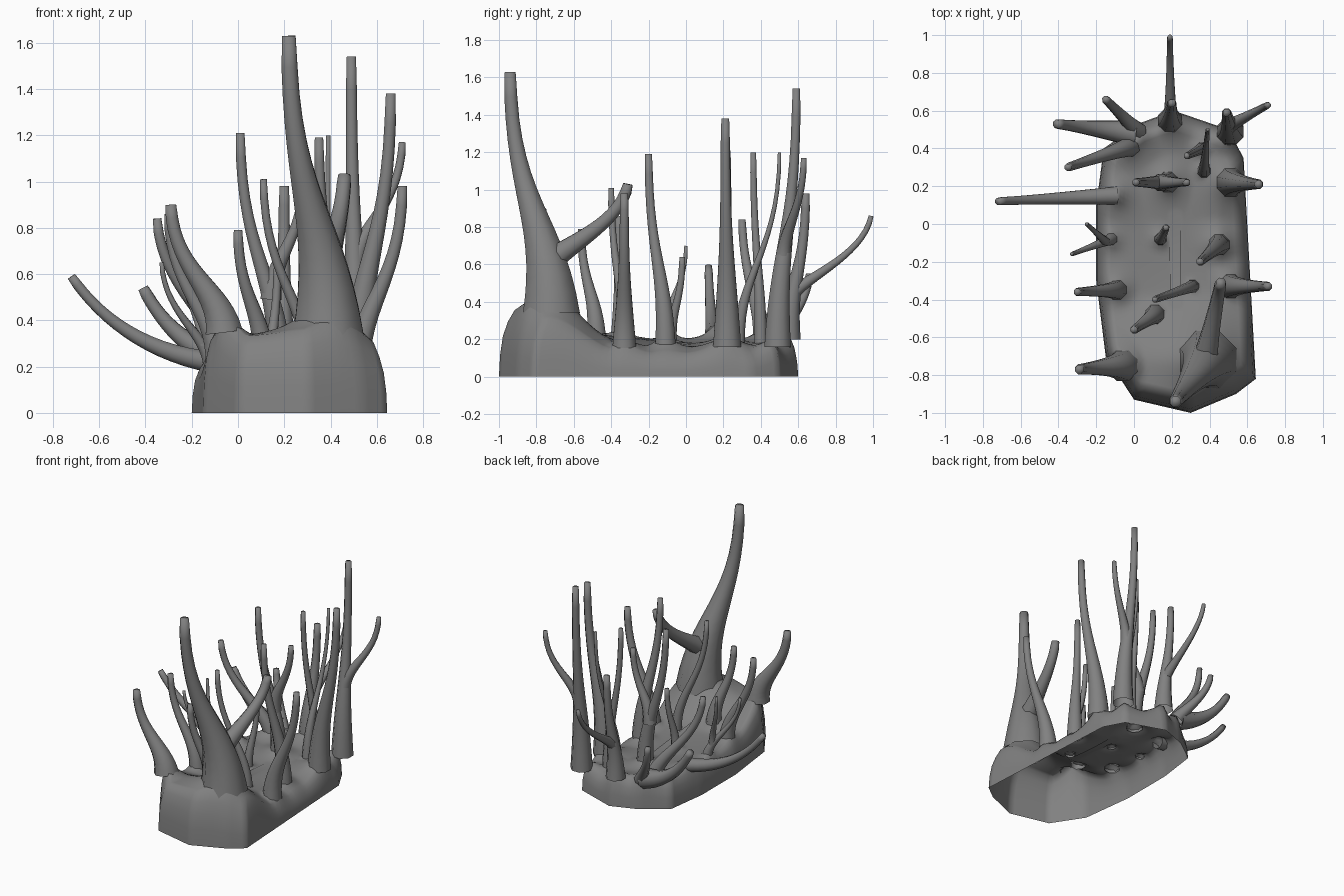
import bpy, bmesh
from math import exp, cos, sin, pi, hypot
from mathutils import Vector

if "Cube" in bpy.data.objects:
    bpy.data.objects.remove(bpy.data.objects["Cube"])

# footprint of the base
OUTLINE = [(0.3, -1), (0.54, -0.9), (0.645, -0.82), (0.58, 0.35), (0.5, 0.5), (0.21, 0.6), (0.02, 0.53), (-0.16, 0.4),
           (-0.2, 0.1), (-0.2, -0.3), (-0.15, -0.7), (0, -0.93)]

# stem name: root x, root y, tip x, tip y, tip z, optional thickness
STEMS = {
    "front_trunk": (0.39, -0.72, 0.22, -0.94, 1.63, 1.6),
    "right_front": (0.51, -0.33, 0.71, -0.33, 0.98, 1.1),
    "right_middle": (0.45, -0.11, 0.35, -0.2, 1.19),
    "inner_front": (0.31, -0.33, 0.11, -0.4, 1.01, 0.8),
    "inner_left_front": (0.11, -0.48, 0, -0.56, 0.79),
    "left_front": (-0.06, -0.75, -0.29, -0.77, 0.9, 1.25),
    "left_second": (-0.09, -0.35, -0.3, -0.36, 0.86),
    "left_third": (-0.12, -0.08, -0.33, -0.16, 0.65, 0.5),
    "inner_short": (0.14, -0.08, 0.17, -0.02, 0.64, 0.8),
    "left_long": (-0.09, 0.15, -0.72, 0.12, 0.59),
    "back_left_tall": (-0.02, 0.41, -0.35, 0.3, 0.84),
    "back_left_low": (0, 0.48, -0.41, 0.53, 0.54, 1.2),
    "back_left_corner": (0.02, 0.49, -0.15, 0.66, 0.55),
    "right_tall": (0.51, 0.22, 0.66, 0.21, 1.38, 1.15),
    "back_right_tall": (0.51, 0.49, 0.49, 0.59, 1.54, 1.1),
    "inner_fork": (0.18, 0.22, 0.01, 0.22, 1.21),
    "back_spike": (0.19, 0.55, 0.2, 0.64, 0.98, 1.1),
    "inner_back_thin": (0.37, 0.28, 0.39, 0.5, 1.2, 0.5),
    "inner_back": (0.36, 0.4, 0.28, 0.36, 1.2, 0.8),
}
# side branch: parent stem, fraction along it, tip, thickness
FORKS = [
    ("front_trunk", 0.2, (0.46, -0.31, 1.03), 1.4),
    ("left_third", 0.2, (-0.25, 0, 0.7), 0.5),
    ("back_right_tall", 0.36, (0.71, 0.63, 1.17), 0.8),
    ("inner_fork", 0.3, (0.28, 0.22, 1), 0.9),
    ("back_spike", 0.33, (0.19, 0.99, 0.86), 0.7),
]

grey = bpy.data.materials.new("dark_grey")
grey.diffuse_color = (0.22, 0.22, 0.22, 1)
grey.use_nodes = True
grey.node_tree.nodes["Principled BSDF"].inputs["Base Color"].default_value = grey.diffuse_color


def width(stem):
    return stem[5] if len(stem) > 5 else 1


def root_radius(stem):
    return (0.045 + 0.012 * stem[4]) * max(0.8, width(stem)) ** 2


def ground(x, y):
    """Base surface without its swellings: raised at the front, low on the right."""
    t = min(1, max(0, (-0.35 - y) / 0.4))
    return 0.17 - 0.09 * (x - 0.2) - 0.25 * max(0, x - 0.45) + 0.12 * t * t * (3 - 2 * t)


def swell(x, y):
    """Flare that rises toward the nearest root."""
    best = 0
    for s in STEMS.values():
        r = root_radius(s)
        best = max(best, 1.7 * r * exp(-hypot(x - s[0], y - s[1]) / r))
    return best


def finish(name, bm):
    bmesh.ops.recalc_face_normals(bm, faces=bm.faces)
    me = bpy.data.meshes.new(name)
    bm.to_mesh(me)
    bm.free()
    me.materials.append(grey)
    ob = bpy.data.objects.new(name, me)
    bpy.context.collection.objects.link(ob)
    me.polygons.foreach_set("use_smooth", [True] * len(me.polygons))


def bridge(bm, a, b):
    n = len(a)
    for i in range(n):
        bm.faces.new((a[i], a[(i + 1) % n], b[(i + 1) % n], b[i]))


def growth_curve(root, tip, sideways=1):
    """S-bend that ends upright; wide, low branches leave sideways instead of upward."""
    d = tip - root
    side, up = Vector((d.x, d.y, 0)), Vector((0, 0, d.z))
    k = min(sideways, (side.length / d.z) ** 2)
    p1 = root + side * 0.5 * k + up * (0.4 - 0.3 * k)
    p2 = tip - up * (0.52 - 0.07 * k) - side * 0.18 * k

    def at(t):
        u = 1 - t
        return root * u ** 3 + p1 * 3 * u * u * t + p2 * 3 * u * t * t + tip * t ** 3
    return at


def branch(name, at, r0, r1, sides=8, steps=14):
    """Tapered tube along a curve, flared at its root."""
    bm = bmesh.new()
    prev, axis = None, Vector((1, 0, 0.01))
    for k in range(steps + 1):
        t = k / steps
        tan = (at(min(1, t + 0.02)) - at(max(0, t - 0.02))).normalized()
        if abs(axis.dot(tan)) > 0.95:
            axis = Vector((0, 1, 0))
        axis = (axis - tan * axis.dot(tan)).normalized()
        other = tan.cross(axis)
        r = (r1 + (r0 - r1) * (1 - t) ** 2) * (0.85 if k == steps else 1)
        ring = []
        for j in range(sides):
            a = 2 * pi * (j + 0.5) / sides
            ring.append(bm.verts.new(at(t) + (axis * cos(a) + other * sin(a)) * r))
        if prev:
            bridge(bm, prev, ring)
        prev = ring
    bm.faces.new(prev)
    finish(name, bm)


# hollow base shell, open underneath
bm = bmesh.new()
rim = []
for i, p in enumerate(OUTLINE):
    p, q = Vector(p), Vector(OUTLINE[(i + 1) % len(OUTLINE)])
    m = max(1, round((q - p).length / 0.035))
    rim += [p.lerp(q, k / m) for k in range(m)]
profile = [(1, 0), (0.99, 0.35), (0.965, 0.65), (0.92, 0.86)] + [(0.86 - 0.046 * k, 1) for k in range(18)]
prev = None
for t, zf in profile:
    ring = []
    for p in rim:
        # shrink toward a spine so the ring spacing stays even
        c = Vector((0.22, max(-0.6, min(0.25, p.y)) * 0.5 - 0.1))
        q = c.lerp(p, t)
        ring.append(bm.verts.new((q.x, q.y, (ground(q.x, q.y) + swell(q.x, q.y)) * zf)))
    if prev:
        bridge(bm, prev, ring)
    prev = ring
bm.faces.new(prev)
finish("coral_base", bm)

# stems start just under the swollen surface
curves = {}
for name, s in STEMS.items():
    r = root_radius(s)
    root = Vector((s[0], s[1], ground(s[0], s[1]) + r * 0.4))
    curves[name] = growth_curve(root, Vector(s[2:5]))
    branch(name + "_stem", curves[name], r, 0.023 * width(s))

# side branches grow out of their parent stem
for parent, t, tip, w in FORKS:
    branch(parent + "_fork", growth_curve(curves[parent](t), Vector(tip), 0.5), 0.055 * w, 0.023 * w)
